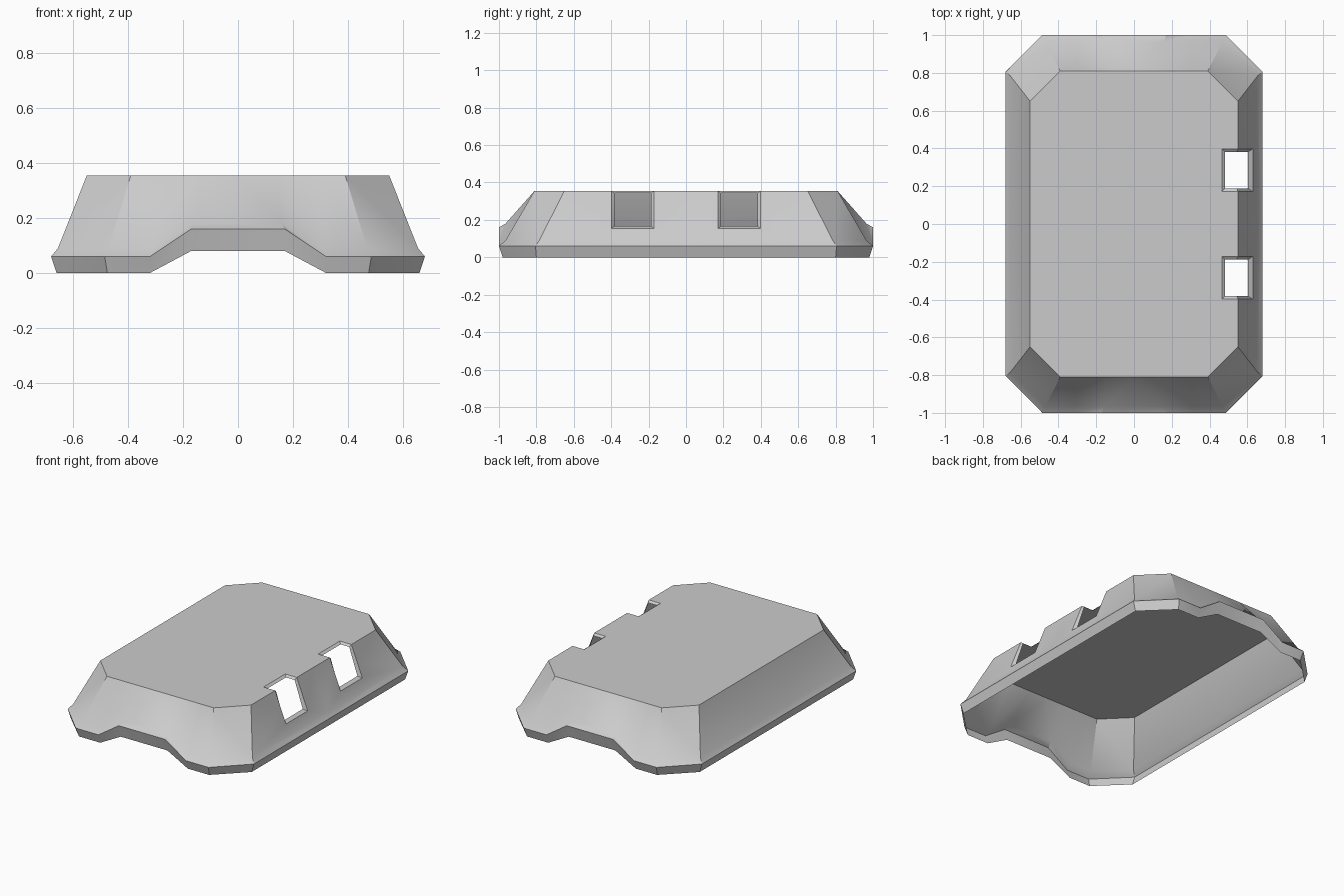
import bpy, bmesh, math
from mathutils import Vector

if "Cube" in bpy.data.objects:
    bpy.data.objects.remove(bpy.data.objects["Cube"], do_unlink=True)

grey = bpy.data.materials.new("plain grey")
grey.use_nodes = True
color = (0.6, 0.6, 0.6, 1)
grey.diffuse_color = color
grey.node_tree.nodes["Principled BSDF"].inputs["Base Color"].default_value = color


def quarter_ring(hx, hy, cx, cy, z, out, inn, rise):
    """Quarter outline: side, chamfered corner, raised arch in the end wall."""
    return [Vector(p) for p in ((hx, 0, z), (hx, cy, z), (cx, hy, z), (out, hy, z),
                                (inn, hy, z + rise), (0, hy, z + rise))]


# Outline levels from the bottom lip up to the flat top
levels = [quarter_ring(*row) for row in (
    (0.66, 0.98, 0.475, 0.80, 0, 0.32, 0.17, 0.08),
    (0.68, 1.0, 0.485, 0.805, 0.06, 0.32, 0.17, 0.10),
    (0.655, 0.965, 0.47, 0.785, 0.09, 0.31, 0.16, 0.09),
    (0.55, 0.81, 0.39, 0.65, 0.355, 0.30, 0.14, 0),
)]
top = levels[-1]
top_z = top[0].z

# Open shell, built as one quarter repeated over both axes
bm = bmesh.new()
for sx in (1, -1):
    for sy in (1, -1):
        def face(points):
            verts = [bm.verts.new((p.x * sx, p.y * sy, p.z)) for p in points]
            bm.faces.new(verts if sx * sy > 0 else verts[::-1])
        for low, high in zip(levels, levels[1:]):
            for j in range(len(low) - 1):
                face((low[j], low[j + 1], high[j + 1]))
                face((low[j], high[j + 1], high[j]))
        face([Vector((0, 0, top_z))] + top)
bmesh.ops.remove_doubles(bm, verts=bm.verts, dist=0.0005)

# Two openings on the +x side that notch into the top
WIN_X, WIN_Z, HALF = 0.465, 0.155, 0.113


def cut(faces, co, no):
    geom = list({e for f in faces for e in f.edges} | {v for f in faces for v in f.verts}) + list(faces)
    bmesh.ops.bisect_plane(bm, geom=geom, plane_co=co, plane_no=no, dist=0.0001)


for yc in (-0.285, 0.285):
    def band():
        return [f for f in bm.faces if f.calc_center_median().x > 0
                and abs(f.calc_center_median().y - yc) < HALF]
    for side in (-HALF, HALF):
        cut([f for f in bm.faces if max(v.co.x for v in f.verts) > 0.5],
            (0, yc + side, 0), (0, 1, 0))
    cut(band(), (WIN_X, 0, 0), (1, 0, 0))
    cut(band(), (0, 0, WIN_Z), (0, 0, 1))
    hole = [f for f in band() if f.calc_center_median().x > WIN_X
            and f.calc_center_median().z > WIN_Z]
    bmesh.ops.delete(bm, geom=hole, context='FACES')
    # Narrow bevelled reveal around the opening
    rim = [e for e in bm.edges if e.is_boundary and all(
        v.co.x > WIN_X - 0.01 and v.co.z > WIN_Z - 0.01
        and abs(v.co.y - yc) < HALF + 0.01 for v in e.verts)]
    extruded = bmesh.ops.extrude_edge_only(bm, edges=rim)["geom"]
    for v in extruded:
        if isinstance(v, bmesh.types.BMVert):
            v.co.x += (0.53 - v.co.x) * 0.25
            v.co.y += (yc - v.co.y) * 0.14
            v.co.z += (0.255 - v.co.z) * 0.12

bmesh.ops.recalc_face_normals(bm, faces=bm.faces)
bm.normal_update()
roof = max(bm.faces, key=lambda f: f.calc_center_median().z + f.calc_area())
if roof.normal.z < 0:
    bmesh.ops.reverse_faces(bm, faces=bm.faces)

mesh = bpy.data.meshes.new("cover_shell")
bm.to_mesh(mesh)
bm.free()
mesh.materials.append(grey)
shell = bpy.data.objects.new("cover_shell", mesh)
bpy.context.collection.objects.link(shell)

# Soft blends on the walls, crisp corners
bpy.ops.object.select_all(action='DESELECT')
shell.select_set(True)
bpy.context.view_layer.objects.active = shell
bpy.ops.object.shade_smooth_by_angle(angle=math.radians(30))
